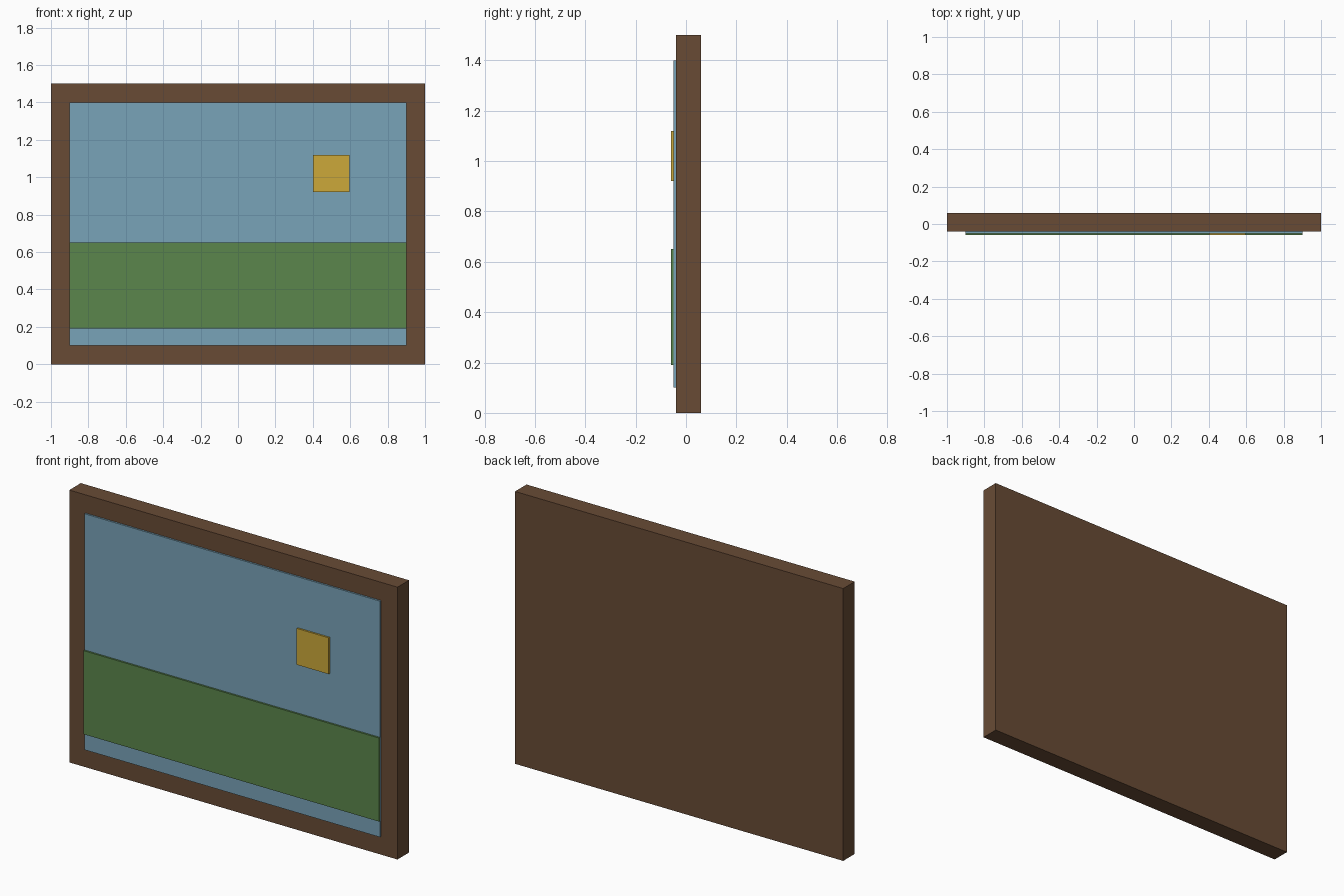
import bpy
import bmesh
from mathutils import Vector

if "Cube" in bpy.data.objects:
    bpy.data.objects.remove(bpy.data.objects["Cube"])


def srgb(r, g, b):
    def lin(c):
        c /= 255
        return c / 12.92 if c <= 0.04045 else ((c + 0.055) / 1.055) ** 2.4
    return (lin(r), lin(g), lin(b), 1.0)


def material(name, rgb):
    m = bpy.data.materials.new(name)
    m.diffuse_color = srgb(*rgb)
    m.use_nodes = True
    m.node_tree.nodes["Principled BSDF"].inputs["Base Color"].default_value = m.diffuse_color
    return m


def box(name, x, y, z, mat):
    """Box from (min, max) ranges on each axis."""
    bm = bmesh.new()
    bmesh.ops.create_cube(bm, size=1.0)
    for v in bm.verts:
        v.co = Vector([(r[0] + r[1]) / 2 + c * (r[1] - r[0])
                       for c, r in zip(v.co, (x, y, z))])
    mesh = bpy.data.meshes.new(name)
    bm.to_mesh(mesh)
    bm.free()
    mesh.materials.append(mat)
    ob = bpy.data.objects.new(name, mesh)
    bpy.context.collection.objects.link(ob)
    return ob


wood = material("dark_wood", (104, 75, 53))
blue = material("sky_blue", (121, 163, 184))
green = material("grass_green", (91, 134, 76))
yellow = material("sun_yellow", (204, 169, 58))

# Solid wooden backing whose rim forms the frame
box("frame", (-1, 1), (-0.04, 0.06), (0, 1.5), wood)
# Painted picture: sky panel with raised field and sun plates
box("sky_panel", (-0.9, 0.9), (-0.05, -0.04), (0.1, 1.4), blue)
box("field", (-0.9, 0.9), (-0.06, -0.05), (0.19, 0.65), green)
box("sun", (0.4, 0.595), (-0.06, -0.05), (0.92, 1.12), yellow)
